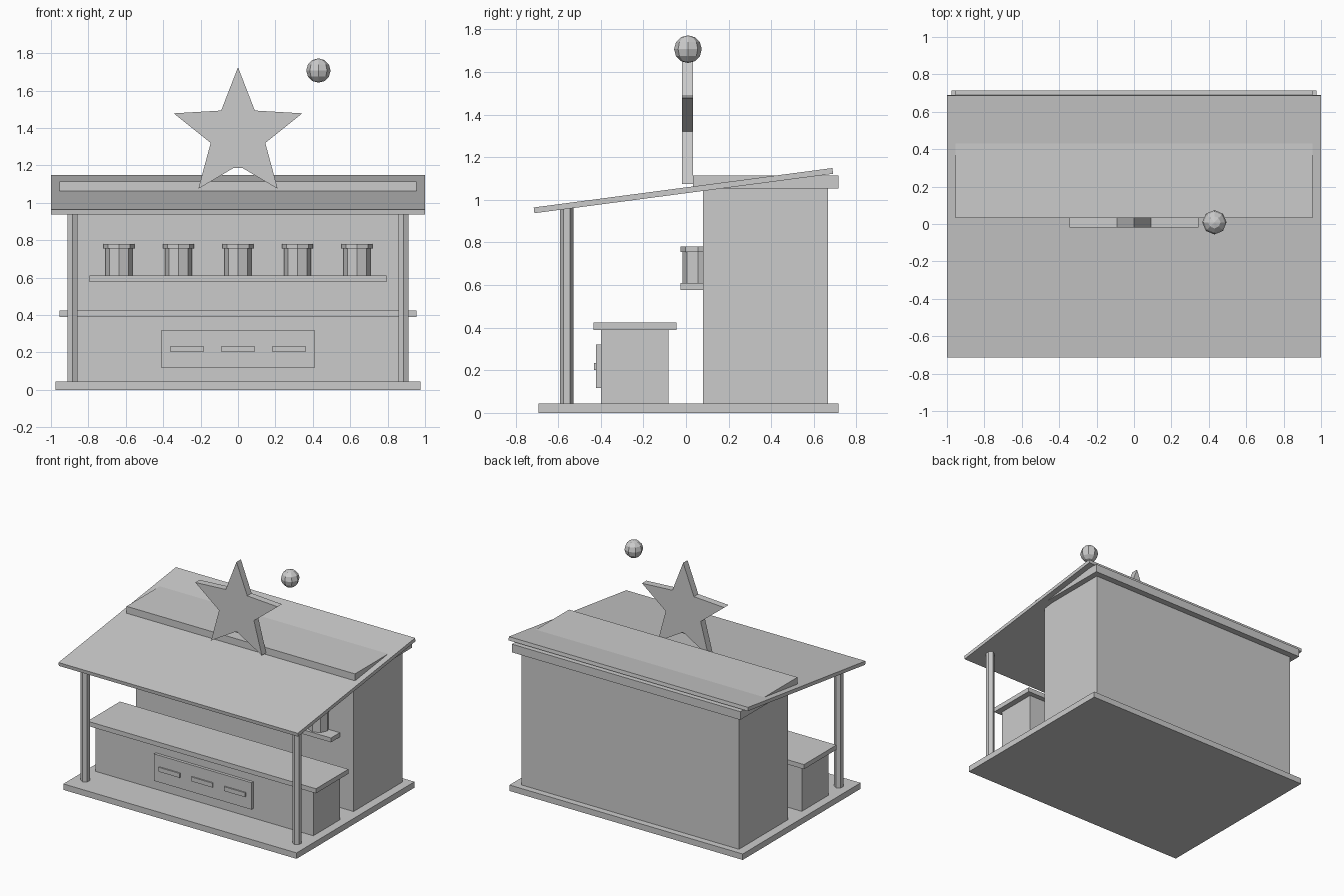
import bpy
import bmesh
from math import atan2, hypot
from mathutils import Vector

cube = bpy.data.objects.get("Cube")
if cube:
    bpy.data.objects.remove(cube, do_unlink=True)

# Single plain material
GREY = (0.6, 0.6, 0.6, 1)
grey = bpy.data.materials.new("plain_grey")
grey.use_nodes = True
grey.diffuse_color = GREY
grey.node_tree.nodes["Principled BSDF"].inputs["Base Color"].default_value = GREY


def finish(name, bm):
    bmesh.ops.recalc_face_normals(bm, faces=bm.faces)
    mesh = bpy.data.meshes.new(name)
    bm.to_mesh(mesh)
    bm.free()
    mesh.materials.append(grey)
    obj = bpy.data.objects.new(name, mesh)
    bpy.context.collection.objects.link(obj)
    return obj


def box(name, x, y, z):
    """Box from (min, max) ranges on each axis."""
    bm = bmesh.new()
    bmesh.ops.create_cube(bm, size=1)
    for v in bm.verts:
        v.co = Vector(r[0] if c < 0 else r[1] for c, r in zip(v.co, (x, y, z)))
    return finish(name, bm)


def prism(name, sides, radius, x, y, z):
    """Upright prism with a corner on the y axis."""
    bm = bmesh.new()
    bmesh.ops.create_cone(bm, cap_ends=True, segments=sides, radius1=radius,
                          radius2=radius, depth=z[1] - z[0])
    obj = finish(name, bm)
    obj.location = (x, y, sum(z) / 2)
    return obj


# Floor, cabin and flat back roof
box("floor", (-0.975, 0.975), (-0.693, 0.715), (0, 0.045))
box("cabin", (-0.91, 0.91), (0.08, 0.667), (0.045, 1.06))
box("back_roof", (-0.955, 0.955), (0.033, 0.715), (1.053, 1.115))

# Sloping awning
slope = box("awning", (-1, 1), (0, hypot(1.402, 0.185)), (-0.027, 0))
slope.location = (0, -0.715, 0.964)
slope.rotation_euler.x = atan2(0.185, 1.402)

# Awning posts
for side, x in (("left", 0.885), ("right", -0.885)):
    prism(side + "_post", 6, 0.031, x, -0.56, (0.045, 0.965))

# Counter with its front panel and slots
box("counter_body", (-0.91, 0.91), (-0.4, -0.083), (0.045, 0.39))
box("counter_top", (-0.955, 0.955), (-0.433, -0.045), (0.39, 0.425))
box("counter_panel", (-0.408, 0.408), (-0.422, -0.4), (0.117, 0.32))
for i in (-1, 0, 1):
    x = i * 0.273
    box("panel_slot", (x - 0.088, x + 0.088), (-0.432, -0.42), (0.202, 0.235))

# Wall shelf with jars
box("shelf", (-0.795, 0.795), (-0.025, 0.13), (0.577, 0.61))
for i in range(-2, 3):
    prism("jar", 8, 0.073, i * 0.318, 0.057, (0.61, 0.757))
    prism("jar_lid", 8, 0.083, i * 0.318, 0.057, (0.755, 0.78))

# Star sign: half outline mirrored, then extruded in depth
half = [(0, 1.725), (0.09, 1.493), (0.344, 1.478), (0.146, 1.32), (0.212, 1.075)]
outline = half + [(0, 1.2)] + [(-x, z) for x, z in half[:0:-1]]
bm = bmesh.new()
face = bm.faces.new([bm.verts.new((x, -0.018, z)) for x, z in outline])
extruded = bmesh.ops.extrude_face_region(bm, geom=[face])["geom"]
bmesh.ops.translate(bm, vec=(0, 0.052, 0),
                    verts=[g for g in extruded if isinstance(g, bmesh.types.BMVert)])
finish("star_sign", bm)
box("star_mount", (-0.027, 0.027), (-0.01, 0.026), (1.187, 1.25))

# Floating ball ornament
bm = bmesh.new()
bmesh.ops.create_uvsphere(bm, u_segments=8, v_segments=6, radius=0.065)
ball = finish("ball", bm)
ball.location = (0.43, 0.009, 1.707)
